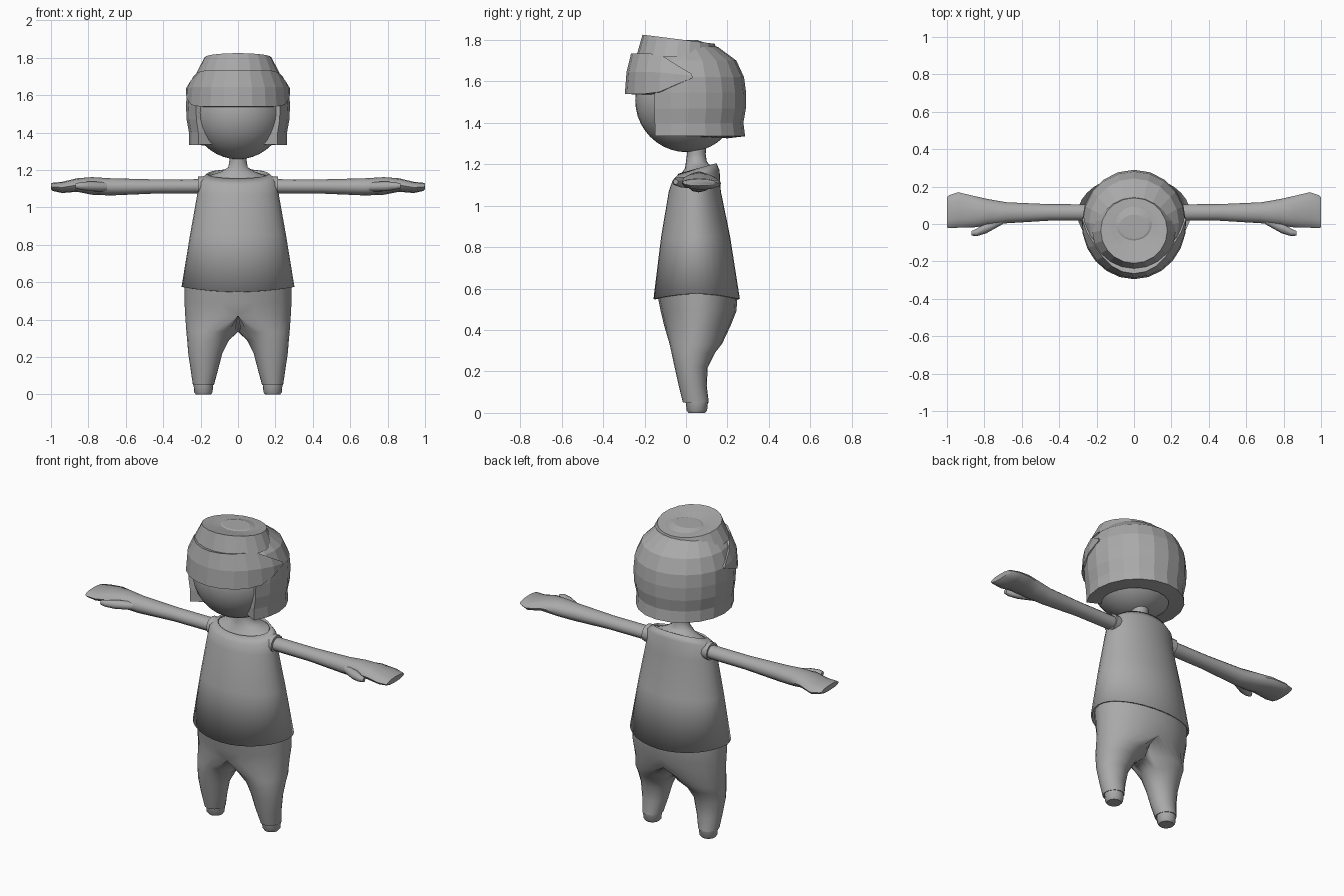
import bpy, bmesh, math
from mathutils import Vector

if "Cube" in bpy.data.objects:
    bpy.data.objects.remove(bpy.data.objects["Cube"])

clay = bpy.data.materials.new("clay grey")
clay.diffuse_color = (0.4, 0.4, 0.4, 1)
clay.use_nodes = True
clay.node_tree.nodes["Principled BSDF"].inputs["Base Color"].default_value = clay.diffuse_color


def ring(z, rx, yf, yb, n=20, cx=0, tilt=0, wave=0):
    """Horizontal oval, starting at the front; tilt lowers or raises its front."""
    pts = []
    for k in range(n):
        t = math.tau * k / n
        pts.append(Vector((cx + rx * math.sin(t),
                           (yf + yb) / 2 - (yb - yf) / 2 * math.cos(t),
                           z + tilt * math.cos(t) + wave * math.cos(2 * t))))
    return pts


def xring(x, cy, ry, cz, rz, n=12):
    """Oval across the arm direction."""
    return [Vector((x, cy + ry * math.cos(math.tau * k / n),
                    cz + rz * math.sin(math.tau * k / n))) for k in range(n)]


def loft(name, rows, closed=True, caps="", skip=None, smooth=True, mirror=False, thick=0):
    bm = bmesh.new()
    vs = [[bm.verts.new(p) for p in row] for row in rows]
    n = len(rows[0])
    for i in range(len(rows) - 1):
        for j in range(n if closed else n - 1):
            k = (j + 1) % n
            if not (skip and skip(i, j)):
                bm.faces.new((vs[i][j], vs[i][k], vs[i + 1][k], vs[i + 1][j]))
    if "start" in caps:
        bm.faces.new(vs[0][::-1])
    if "end" in caps:
        bm.faces.new(vs[-1])
    # faces lying in the mirror plane are interior
    if mirror:
        inner = [f for f in bm.faces if all(abs(v.co.x) < 1e-5 for v in f.verts)]
        bmesh.ops.delete(bm, geom=inner, context="FACES")
    bmesh.ops.remove_doubles(bm, verts=bm.verts, dist=1e-5)
    loose = [v for v in bm.verts if not v.link_faces]
    bmesh.ops.delete(bm, geom=loose, context="VERTS")
    me = bpy.data.meshes.new(name)
    bm.to_mesh(me)
    bm.free()
    ob = bpy.data.objects.new(name, me)
    bpy.context.collection.objects.link(ob)
    return finish(ob, smooth, mirror, thick)


def finish(ob, smooth=True, mirror=False, thick=0):
    ob.data.materials.append(clay)
    if smooth:
        bpy.ops.object.select_all(action="DESELECT")
        ob.select_set(True)
        bpy.context.view_layer.objects.active = ob
        bpy.ops.object.shade_smooth_by_angle(angle=math.radians(50))
    if mirror:
        m = ob.modifiers.new("mirror", "MIRROR")
        m.use_clip = True
    if thick:
        s = ob.modifiers.new("thickness", "SOLIDIFY")
        s.thickness, s.offset = thick, -1
    return ob


# head
bpy.ops.mesh.primitive_uv_sphere_add(segments=32, ring_count=20, radius=0.25,
                                     location=(0, 0.005, 1.508))
head = bpy.context.object
head.name = "head"
finish(head)

# neck and upper chest
loft("neck", [ring(1.16, 0.168, -0.038, 0.148, tilt=-0.025),
              ring(1.19, 0.09, -0.005, 0.11, tilt=-0.01),
              ring(1.215, 0.052, 0.0, 0.1),
              ring(1.25, 0.046, 0.005, 0.095),
              ring(1.32, 0.05, 0.0, 0.1)])

# shirt with open collar and wavy hem
loft("shirt", [ring(0.562, 0.302, -0.157, 0.26, 32, wave=-0.013),
               ring(0.85, 0.257, -0.12, 0.213, 32),
               ring(1.07, 0.218, -0.083, 0.168, 32),
               ring(1.145, 0.208, -0.065, 0.162, 32, tilt=-0.025),
               ring(1.18, 0.165, -0.035, 0.147, 32, tilt=-0.025)], thick=0.01)

# sleeve openings
loft("sleeve", [xring(0.14, 0.06, 0.05, 1.115, 0.05),
                xring(0.215, 0.06, 0.054, 1.115, 0.05)], mirror=True, caps="end")

# arms with mitten hands
loft("arm", [xring(0.17, 0.062, 0.043, 1.113, 0.038),
             xring(0.45, 0.062, 0.044, 1.112, 0.038),
             xring(0.68, 0.060, 0.056, 1.110, 0.046),
             xring(0.78, 0.063, 0.070, 1.115, 0.047),
             xring(0.86, 0.066, 0.085, 1.120, 0.036),
             xring(0.94, 0.075, 0.095, 1.107, 0.030),
             xring(0.99, 0.066, 0.087, 1.110, 0.022),
             xring(1.00, 0.062, 0.080, 1.112, 0.016)], caps="end", mirror=True)
loft("thumb", [xring(0.70, 0.025, 0.025, 1.11, 0.025, 8),
               xring(0.79, -0.020, 0.030, 1.113, 0.026, 8),
               xring(0.84, -0.045, 0.020, 1.115, 0.020, 8),
               xring(0.87, -0.050, 0.012, 1.115, 0.013, 8)], caps="end", mirror=True)

# trousers: one leg growing into half of the hips, then mirrored
legs = []
for z, cx, rx, yf, yb in [(0.05, 0.185, 0.056, -0.015, 0.11),
                          (0.13, 0.180, 0.073, -0.035, 0.10),
                          (0.22, 0.175, 0.091, -0.055, 0.105),
                          (0.29, 0.160, 0.112, -0.070, 0.14),
                          (0.335, 0.133, 0.143, -0.080, 0.175),
                          (0.42, 0.0, 0.282, -0.105, 0.215),
                          (0.49, 0.0, 0.286, -0.122, 0.243),
                          (0.58, 0.0, 0.286, -0.140, 0.25)]:
    row = ring(z, rx, yf, yb, 20, cx)
    for p in row:
        p.x = max(p.x, 0)
        if p.x < 1e-5:
            p.x = 0
    legs.append(row)
loft("trousers", legs, caps="start", mirror=True)

# feet
loft("foot", [ring(0.0, 0.040, 0.012, 0.092, 16, 0.185),
              ring(0.012, 0.049, 0.003, 0.102, 16, 0.185),
              ring(0.055, 0.053, -0.002, 0.106, 16, 0.185)],
     caps="start end", mirror=True)

# hair cap, left open over the face
cap = [ring(1.335, 0.262, -0.262, 0.285), ring(1.40, 0.262, -0.262, 0.277),
       ring(1.47, 0.275, -0.265, 0.289), ring(1.545, 0.278, -0.268, 0.290),
       ring(1.62, 0.274, -0.262, 0.280), ring(1.70, 0.240, -0.230, 0.243),
       ring(1.765, 0.175, -0.17, 0.155), ring(1.80, 0.08, -0.08, 0.05)]
loft("hair_cap", cap, caps="end", skip=lambda i, j: i < 3 and (j < 3 or j > 16),
     smooth=False, thick=0.085)

# lower fringe: band tapering towards the ears
bottom, middle, top = [], [], []
for k in range(13):
    a = -96 + 16 * k
    t, u = math.radians(a), min(max((abs(a) - 60) / 36, 0), 1)
    for row, z, rx, ry in ((bottom, 1.54, 0.278, 0.295), (middle, 1.645, 0.270, 0.287),
                           (top, 1.735, 0.225, 0.265)):
        row.append(Vector(((rx + (0.28 - rx) * u) * math.sin(t), -ry * math.cos(t),
                           z + (1.625 - z) * u * 0.9)))
loft("lower_fringe", [bottom, middle, top], closed=False, smooth=False, thick=0.07)

# upper fringe with dished crown
loft("upper_fringe", [ring(1.72, 0.222, -0.24, 0.15),
                      ring(1.803, 0.178, -0.21, 0.14, tilt=0.022),
                      ring(1.797, 0.125, -0.14, 0.10, tilt=0.012),
                      ring(1.79, 0.05, -0.06, 0.04)], caps="end", smooth=False)
